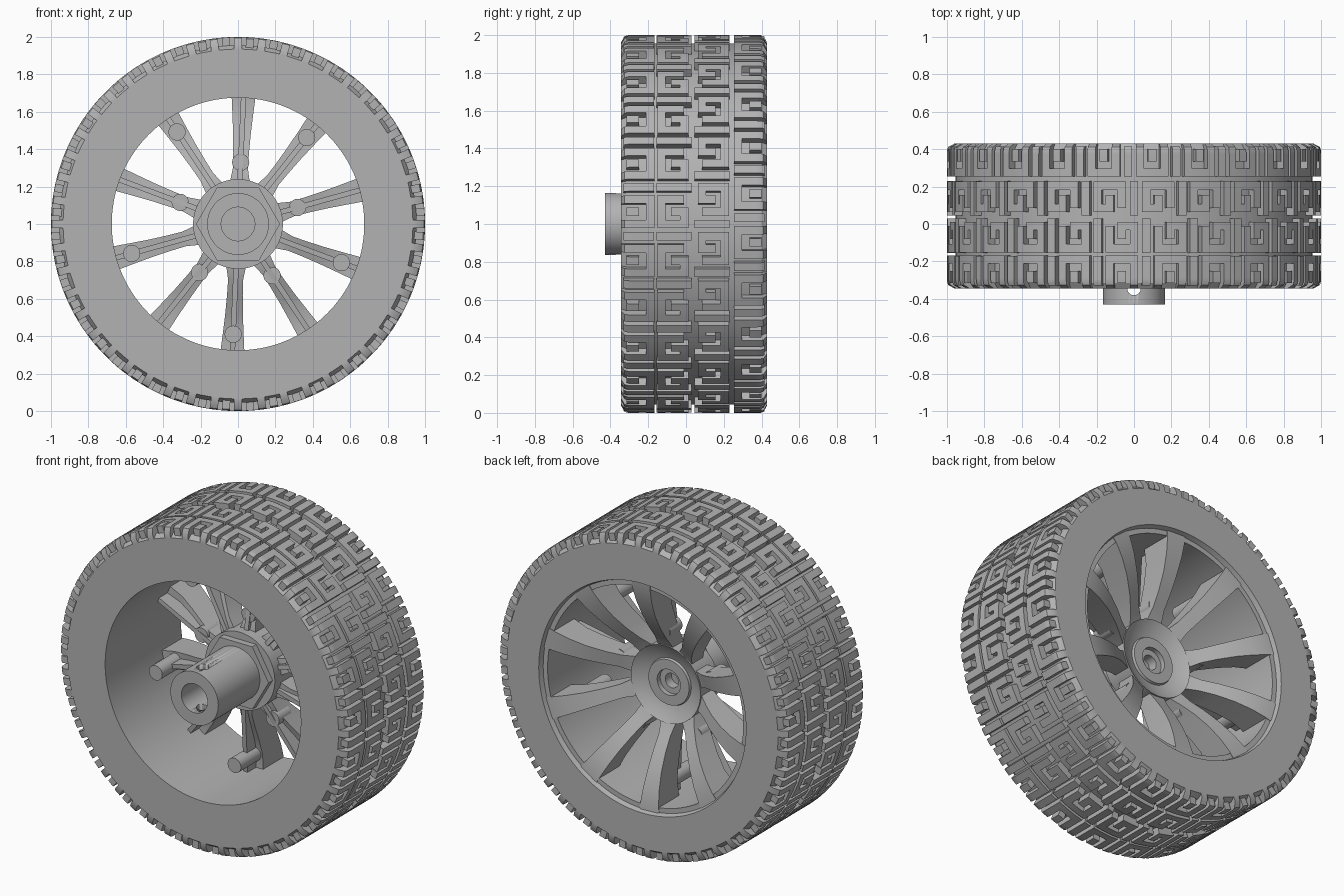
import bpy, bmesh, math
from mathutils import Vector, Matrix

cube = bpy.data.objects.get("Cube")
if cube:
    bpy.data.objects.remove(cube, do_unlink=True)

grey = bpy.data.materials.new("neutral_grey")
grey.use_nodes = True
grey.diffuse_color = (0.45, 0.45, 0.45, 1)
grey.node_tree.nodes["Principled BSDF"].inputs["Base Color"].default_value = (0.45, 0.45, 0.45, 1)

FRONT, BACK = -0.345, 0.43      # tyre side faces along the axle
COUNT = 24                      # tread repeats
LANE = 2 * math.pi / COUNT / 4  # angle of one tread lane


def polar(r, angle, y):
    return Vector((r * math.cos(angle), y, 1 + r * math.sin(angle)))


def finish(name, bm, smooth=30):
    bmesh.ops.recalc_face_normals(bm, faces=bm.faces)
    mesh = bpy.data.meshes.new(name)
    bm.to_mesh(mesh)
    bm.free()
    mesh.materials.append(grey)
    obj = bpy.data.objects.new(name, mesh)
    bpy.context.collection.objects.link(obj)
    bpy.ops.object.select_all(action='DESELECT')
    obj.select_set(True)
    bpy.context.view_layer.objects.active = obj
    if smooth:
        bpy.ops.object.shade_smooth_by_angle(angle=math.radians(smooth))
    return obj


def revolve(name, profile, sides=96, smooth=30):
    """Spin a closed (radius, y) outline around the axle."""
    bm = bmesh.new()
    rings = [[bm.verts.new(polar(r, 2 * math.pi * i / sides, y)) for r, y in profile]
             for i in range(sides)]
    n = len(profile)
    for i in range(sides):
        a, b = rings[i], rings[(i + 1) % sides]
        for j in range(n):
            k = (j + 1) % n
            bm.faces.new((a[j], a[k], b[k], b[j]))
    bmesh.ops.remove_doubles(bm, verts=bm.verts, dist=0.0001)
    return finish(name, bm, smooth)


def loft(bm, sections):
    """Skin a row of four-cornered sections and cap both ends."""
    rows = [[bm.verts.new(p) for p in s] for s in sections]
    for a, b in zip(rows, rows[1:]):
        for j in range(4):
            k = (j + 1) % 4
            bm.faces.new((a[j], a[k], b[k], b[j]))
    bm.faces.new(rows[0])
    bm.faces.new(rows[-1][::-1])


def add_pin(bm, radius, start, end):
    mid = (start + end) / 2
    turn = (end - start).to_track_quat('Z', 'Y').to_matrix().to_4x4()
    bmesh.ops.create_cone(bm, cap_ends=True, segments=24, radius1=radius, radius2=radius,
                          depth=(end - start).length, matrix=Matrix.Translation(mid) @ turn)


# Tyre carcass with the wheel barrel inside it
revolve("tyre_and_barrel", [
    (0.675, FRONT), (0.935, FRONT), (0.955, FRONT + 0.03),
    (0.955, BACK - 0.03), (0.935, BACK), (0.715, BACK), (0.705, 0.4), (0.675, 0.4)], 144)


# Raised tread ribbons, wrapped around the tyre
def tread_radius(y):
    d = max(0, 0.04 - min(y - FRONT, BACK - y))
    return 0.96 + math.sqrt(max(0, 0.04 ** 2 - d ** 2))


def ribbon(bm, path, shift, half=0.022):
    scale = LANE  # lane number to arc length at radius one
    corners = [Vector((y, s * scale)) for y, s in path]
    points = []
    for a, b in zip(corners, corners[1:]):
        steps = max(1, math.ceil((b - a).length / 0.02))
        points += [a.lerp(b, i / steps) for i in range(steps)]
    points.append(corners[-1])
    sections = []
    for i, p in enumerate(points):
        before = (p - points[i - 1]).normalized() if i else None
        after = (points[i + 1] - p).normalized() if i + 1 < len(points) else None
        before, after = before or after, after or before
        n1, n2 = Vector((-before.y, before.x)), Vector((-after.y, after.x))
        side = (n1 + n2).normalized()
        side *= half / max(0.5, side.dot(n1))
        edge = []
        for q in (p + side, p - side):
            y = min(BACK, max(FRONT, q.x))
            edge.append((y, q.y + shift))
        (y1, a1), (y2, a2) = edge
        sections.append((polar(0.93, a1, y1), polar(tread_radius(y1), a1, y1),
                         polar(tread_radius(y2), a2, y2), polar(0.93, a2, y2)))
    loft(bm, sections)


MID = (-0.16 + 0.235) / 2
hook = [(-0.08, 1), (-0.01, 1), (-0.01, 0), (-0.13, 0), (-0.13, 2), (-0.01, 2)]
bar = [(-0.155, 3), (0.03, 3)]
centre_paths = [hook, bar] + [[(2 * MID - y, 3 - s) for y, s in p] for p in (hook, bar)]
shoulder_paths = [[(FRONT, 0), (-0.19, 0), (-0.19, 2), (FRONT, 2)],
                  [(-0.25, 1), (FRONT + 0.03, 1)],
                  [(-0.17, 3), (FRONT + 0.015, 3)]]
back_paths = [[(FRONT + BACK - y, s + 1.5) for y, s in p] for p in shoulder_paths]

for name, paths in (("centre_tread", centre_paths), ("front_shoulder_tread", shoulder_paths),
                    ("back_shoulder_tread", back_paths)):
    bm = bmesh.new()
    for i in range(COUNT):
        for path in paths:
            ribbon(bm, path, i * 4 * LANE)
    finish(name, bm)

# Hub with its dished back face and centre recess
revolve("hub", [
    (0, 0.02), (0.24, 0.02), (0.24, 0.2), (0.2, 0.175), (0.16, 0.16), (0.145, 0.155),
    (0.14, 0.17), (0.08, 0.17), (0.08, 0.14), (0.045, 0.14), (0.045, 0.08), (0, 0.08)])
revolve("hex_collar", [(0.1, -0.02), (0.225, -0.02), (0.225, 0.04), (0.1, 0.04)], 6, 0)

# Axle sleeve with a pin hole drilled through it
sleeve = revolve("axle_sleeve", [(0, -0.1), (0.09, -0.1), (0.09, -0.43), (0.165, -0.43),
                                 (0.165, 0.04), (0, 0.04)])
bm = bmesh.new()
add_pin(bm, 0.036, Vector((0, -0.345, 0.7)), Vector((0, -0.345, 1.3)))
drill = finish("drill_cutter", bm)
drill.hide_render = True
cut = sleeve.modifiers.new("pin_hole", 'BOOLEAN')
cut.operation = 'DIFFERENCE'
cut.solver = 'EXACT'
cut.object = drill
bpy.ops.object.select_all(action='DESELECT')
sleeve.select_set(True)
bpy.context.view_layer.objects.active = sleeve
bpy.ops.object.modifier_apply(modifier=cut.name)
bpy.data.objects.remove(drill, do_unlink=True)

# Ten dished spokes, each with a rear rib and a round post
stations = [  # radius, back y, front y, half width
    (0.17, 0.163, 0.08, 0.055), (0.23, 0.185, 0.08, 0.052), (0.3, 0.23, 0.1, 0.04),
    (0.38, 0.285, 0.13, 0.042), (0.48, 0.34, 0.17, 0.047), (0.58, 0.38, 0.2, 0.055),
    (0.66, 0.4, 0.2, 0.062), (0.705, 0.405, 0.2, 0.066)]
spokes, ribs, posts = bmesh.new(), bmesh.new(), bmesh.new()
for i in range(10):
    angle = math.radians(87.5 + 36 * i)
    out = Vector((math.cos(angle), 0, math.sin(angle)))
    across = Vector((-out.z, 0, out.x))

    def at(r, y, w):
        return out * r + across * w + Vector((0, y, 1))

    loft(spokes, [(at(r, yb, w), at(r, yb, -w), at(r, yf, -w), at(r, yf, w))
                  for r, yb, yf, w in stations])
    loft(ribs, [(at(r, yb, 0.014), at(r, yb, -0.014), at(r, yf, -0.014), at(r, yf, 0.014))
                for r, yb, yf in ((0.2, 0.12, 0.06), (0.69, 0.25, 0.12))])
    r, y = (0.33, 0.08) if i % 2 == 0 else (0.59, 0.0)
    add_pin(posts, 0.046, at(r, y, 0), at(r, 0.2 if i % 2 == 0 else 0.3, 0))
finish("spokes", spokes)
finish("spoke_ribs", ribs)
finish("spoke_posts", posts)
